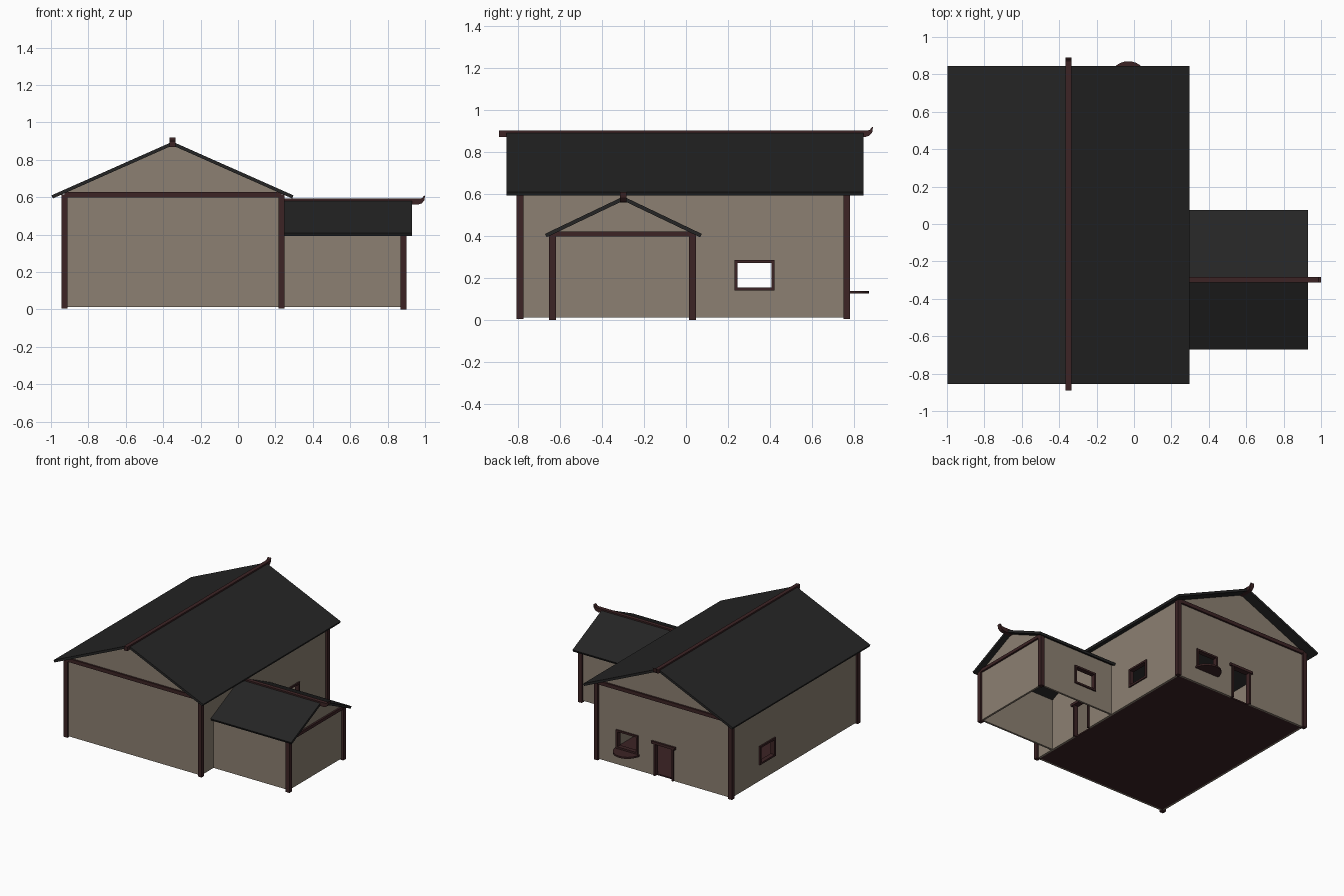
import bpy, bmesh, math
from mathutils import Vector

if "Cube" in bpy.data.objects:
    bpy.data.objects.remove(bpy.data.objects["Cube"])


def material(name, rgb):
    m = bpy.data.materials.new(name)
    m.diffuse_color = (*rgb, 1)
    m.use_nodes = True
    m.node_tree.nodes["Principled BSDF"].inputs["Base Color"].default_value = m.diffuse_color
    return m


PLASTER = material("plaster", (0.262, 0.216, 0.168))
ROOF = material("roof_slate", (0.018, 0.018, 0.018))
WOOD = material("dark_wood", (0.045, 0.017, 0.018))


def prism(name, pts, axis, a, b, mat=None):
    """Extrude a 2D profile along an axis from a to b."""
    place = {'X': lambda p, d: (d, p[0], p[1]),
             'Y': lambda p, d: (p[0], d, p[1]),
             'Z': lambda p, d: (p[0], p[1], d)}[axis]
    bm = bmesh.new()
    face = bm.faces.new([bm.verts.new(place(p, a)) for p in pts])
    ext = bmesh.ops.extrude_face_region(bm, geom=[face])
    move = Vector(place((0, 0), b - a))
    bmesh.ops.translate(bm, vec=move, verts=[v for v in ext['geom'] if isinstance(v, bmesh.types.BMVert)])
    bmesh.ops.recalc_face_normals(bm, faces=bm.faces)
    me = bpy.data.meshes.new(name)
    bm.to_mesh(me)
    bm.free()
    ob = bpy.data.objects.new(name, me)
    bpy.context.collection.objects.link(ob)
    if mat:
        me.materials.append(mat)
    return ob


def box(name, x, y, z, mat=None):
    return prism(name, [(x[0], y[0]), (x[1], y[0]), (x[1], y[1]), (x[0], y[1])], 'Z', z[0], z[1], mat)


def cut(ob, cutters):
    for c in cutters:
        c.hide_render = True
        mod = ob.modifiers.new("cut", 'BOOLEAN')
        mod.operation, mod.solver, mod.object = 'DIFFERENCE', 'EXACT', c
        bpy.context.view_layer.objects.active = ob
        bpy.ops.object.modifier_apply(modifier=mod.name)
        bpy.data.objects.remove(c)


def opening(name, face, pos, mid, half, z0, z1, door=False):
    """Frame around a hole in a wall; face is the wall's normal axis. Returns the cutter."""
    w, d = 0.014, 0.018

    def bar(n, u, z, depth=d, mat=WOOD):
        across = (pos - depth, pos + depth)
        return box(n, *((across, u) if face == 'X' else (u, across)), z, mat)
    for s, tag in ((-1, "a"), (1, "b")):
        u = sorted((mid + s * half, mid + s * (half - w)))
        bar(f"{name}_jamb_{tag}", u, (z0, z1))
    extra = 0.018 if door else 0
    bar(name + "_lintel", (mid - half - extra, mid + half + extra), (z1 - w, z1 + extra / 3), d + extra / 4)
    if not door:
        bar(name + "_sill", (mid - half, mid + half), (z0, z0 + w))
    return bar(name + "_cutter", (mid - half + 0.005, mid + half - 0.005),
               (z0 - (0.05 if door else -0.005), z1 - 0.005), 0.06, None)


def roof(name, axis, c, half, eave, apex, a, b):
    """Gable roof slab of even thickness; returns a function giving its underside height."""
    k = (apex - eave) / half
    t = 0.018
    n = Vector((k, 1)).normalized() * t
    under = t * math.hypot(1, k)
    prism(name, [(c - half, eave), (c, apex), (c + half, eave), (c + half - n.x, eave - n.y),
                 (c, apex - under), (c - half + n.x, eave - n.y)], axis, a, b, ROOF)
    return lambda d: apex - under - k * abs(d) + 0.003


def ridge(name, axis, c, s, e, top):
    """Ridge beam with an upturned tip at the positive end."""
    prof = [(s, -.032), (e - .04, -.032), (e - .018, -.025), (e - .004, -.009), (e, .018),
            (e - .010, .012), (e - .014, .004), (e - .025, 0), (s, 0)]
    # A profile swept sideways: a 'Y' ridge is swept along X and vice versa
    prism(name, [(p, top + z) for p, z in prof], 'X' if axis == 'Y' else 'Y', c - .015, c + .015, WOOD)


def post(name, x, y, z0, z1):
    box(name, (x - .016, x + .016), (y - .016, y + .016), (z0, z1), WOOD)


T = 0.015
# Main house
X0, X1, Y0, Y1, CX = -0.928, 0.233, -0.79, 0.765, -0.35
h = roof("main_roof", 'Y', CX, 0.647, 0.61, 0.897, -0.855, 0.845)
main = prism("main_walls", [(X0, .012), (X1, .012), (X1, h(X1 - CX)), (CX, h(0)), (X0, h(X0 - CX))],
             'Y', Y0, Y1, PLASTER)
cut(main, [
    box("hollow", (X0 + T, X1 - T), (Y0 + T, Y1 - T), (-1, 2)),
    opening("right_window", 'X', X1 - T / 2, 0.325, 0.095, 0.14, 0.285),
    opening("left_window", 'X', X0 + T / 2, 0.325, 0.095, 0.14, 0.285),
    opening("back_window", 'Y', Y1 - T / 2, -0.03, 0.095, 0.14, 0.285),
    opening("back_door", 'Y', Y1 - T / 2, -0.345, 0.085, 0.012, 0.275, True),
    opening("inner_door", 'X', X1 - T / 2, -0.30, 0.085, 0.012, 0.275, True)])
box("main_floor", (X0 + T, X1 - T), (Y0 + T, Y1 - T), (0.012, 0.022), WOOD)
for x, xn in ((X0, "left"), (X1, "right")):
    for y, yn in ((Y0, "front"), (Y1, "back")):
        post(f"main_post_{yn}_{xn}", x, y, 0.006, 0.615)
for y, yn in ((Y0, "front"), (Y1, "back")):
    box(f"main_gable_beam_{yn}", (X0, X1), (y - .014, y + .014), (0.6, 0.628), WOOD)
ridge("main_ridge", 'Y', CX, -0.89, 0.89, 0.902)
# Half-round shelf under the back window
arc = [(-0.03 + 0.105 * math.cos(math.pi * i / 16), Y1 + 0.105 * math.sin(math.pi * i / 16)) for i in range(17)]
prism("back_window_shelf", arc, 'Z', 0.126, 0.139, WOOD)

# Side wing, open underneath and towards the main house
WX, CY, HW = 0.885, -0.302, 0.333
g = roof("wing_roof", 'X', -0.298, 0.373, 0.41, 0.588, X1, 0.93)
wing = prism("wing_walls", [(CY - HW, .012), (CY + HW, .012), (CY + HW, g(HW)), (CY, g(0)), (CY - HW, g(HW))],
             'X', X1, WX, PLASTER)
cut(wing, [
    box("hollow", (X1 - .1, WX - T), (CY - HW + T, CY + HW - T), (-1, 2)),
    opening("wing_window", 'Y', CY + HW - T / 2, 0.48, 0.095, 0.14, 0.285)])
for y, yn in ((CY - HW, "front"), (CY + HW, "back")):
    post(f"wing_post_{yn}", WX, y, 0, 0.41)
box("wing_gable_beam", (WX - .014, WX + .014), (CY - HW, CY + HW), (0.398, 0.422), WOOD)
ridge("wing_ridge", 'X', -0.298, X1, 1.0, 0.592)
